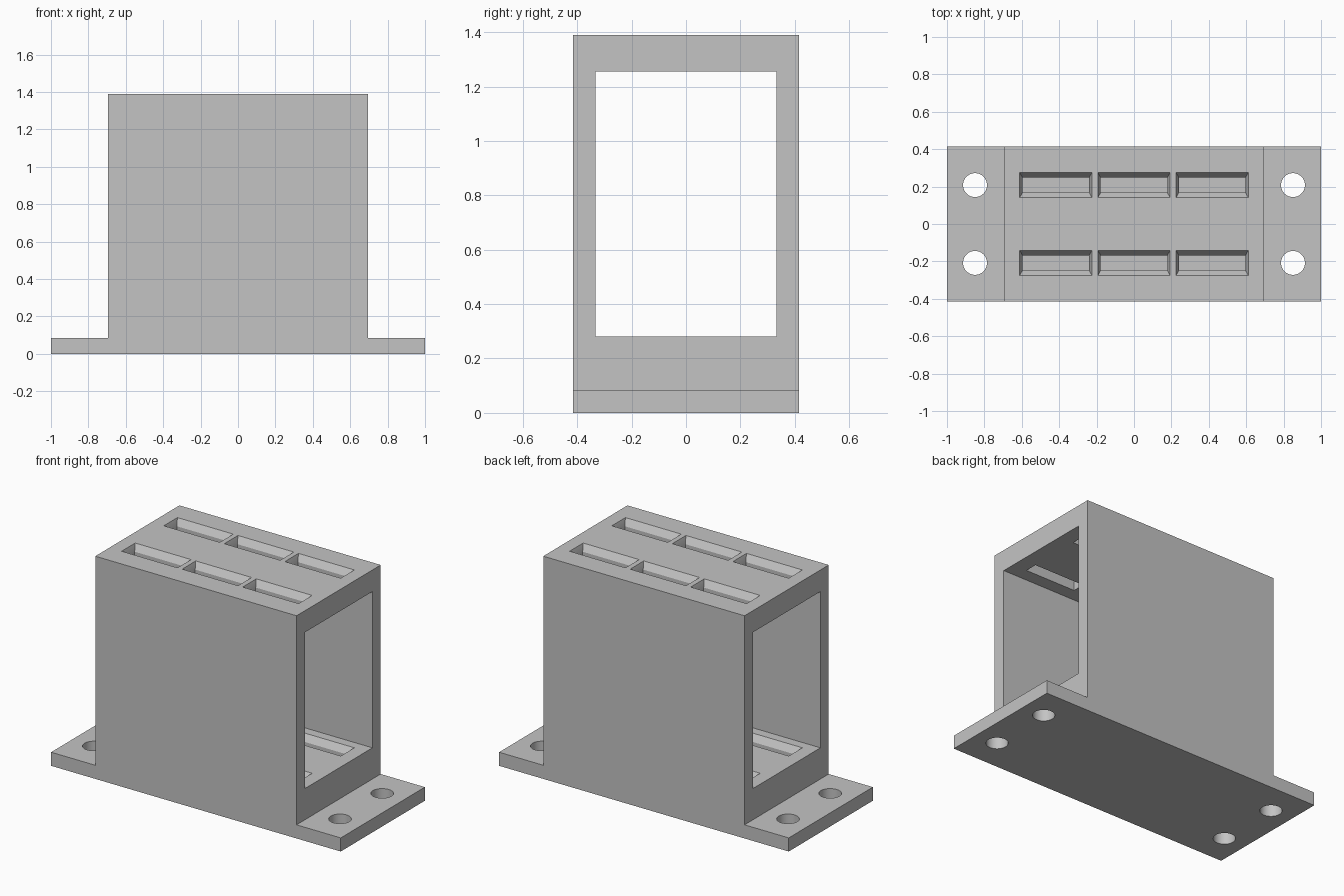
import bpy
import bmesh
import math
from mathutils import Matrix

cube = bpy.data.objects.get("Cube")
if cube:
    bpy.data.objects.remove(cube, do_unlink=True)

DEPTH = 0.415                    # half depth of the whole bracket
WALL_X, FOOT_X = 0.695, 1.0      # half widths of housing and base
FOOT_Z, FLOOR_Z, CEIL_Z, TOP_Z = 0.085, 0.28, 1.255, 1.39
CHAMFER, SLOT_DEPTH = 0.04, 0.16

grey = bpy.data.materials.new("plain_grey")
grey.use_nodes = True
grey.diffuse_color = (0.55, 0.55, 0.55, 1)
grey.node_tree.nodes["Principled BSDF"].inputs["Base Color"].default_value = grey.diffuse_color


def make_object(name, bm):
    bmesh.ops.recalc_face_normals(bm, faces=bm.faces)
    mesh = bpy.data.meshes.new(name)
    bm.to_mesh(mesh)
    bm.free()
    mesh.materials.append(grey)
    obj = bpy.data.objects.new(name, mesh)
    bpy.context.collection.objects.link(obj)
    return obj


def add_slot(bm, x, y, surface):
    """Rectangular slot with a sloped mouth, narrowing to straight walls."""
    rings = []
    for half_x, half_y, z in ((0.193, 0.067, surface + 0.02),
                              (0.193, 0.067, surface),
                              (0.178, 0.040, surface - CHAMFER),
                              (0.178, 0.040, surface - SLOT_DEPTH)):
        rings.append([bm.verts.new((x + sx * half_x, y + sy * half_y, z))
                      for sx, sy in ((-1, -1), (1, -1), (1, 1), (-1, 1))])
    for upper, lower in zip(rings, rings[1:]):
        for i in range(4):
            j = (i + 1) % 4
            bm.faces.new((upper[i], upper[j], lower[j], lower[i]))
    bm.faces.new(rings[0])
    bm.faces.new(rings[-1])


def cut(target, cutter):
    cutter.hide_render = True
    mod = target.modifiers.new("cut", 'BOOLEAN')
    mod.operation = 'DIFFERENCE'
    mod.solver = 'EXACT'
    mod.object = cutter
    bpy.context.view_layer.objects.active = target
    bpy.ops.object.modifier_apply(modifier=mod.name)
    bpy.data.objects.remove(cutter, do_unlink=True)


# Housing and mounting feet as one extruded profile
bm = bmesh.new()
half = [(FOOT_X, 0), (FOOT_X, FOOT_Z), (WALL_X, FOOT_Z), (WALL_X, TOP_Z)]
outline = half + [(-x, z) for x, z in reversed(half)]
face = bm.faces.new([bm.verts.new((x, -DEPTH, z)) for x, z in outline])
side = bmesh.ops.extrude_face_region(bm, geom=[face])
bmesh.ops.translate(bm, vec=(0, 2 * DEPTH, 0),
                    verts=[v for v in side["geom"] if isinstance(v, bmesh.types.BMVert)])
housing = make_object("vented_housing", bm)

# Rectangular tunnel from side to side
bm = bmesh.new()
bmesh.ops.create_cube(bm, size=1, matrix=Matrix.Translation((0, 0, (FLOOR_Z + CEIL_Z) / 2))
                      @ Matrix.Diagonal((2, 0.666, CEIL_Z - FLOOR_Z, 1)))
cut(housing, make_object("tunnel_cutter", bm))

# Slots through the roof, with matching pockets in the floor
bm = bmesh.new()
for surface in (TOP_Z, FLOOR_Z):
    for y in (-0.208, 0.208):
        for x in (-0.418, 0, 0.418):
            add_slot(bm, x, y, surface)
cut(housing, make_object("slot_cutter", bm))

# Round screw holes in the feet
bm = bmesh.new()
for x in (-0.85, 0.85):
    for y in (-0.208, 0.208):
        bmesh.ops.create_cone(bm, cap_ends=True, segments=48, radius1=0.064, radius2=0.064,
                              depth=0.4, matrix=Matrix.Translation((x, y, 0.04)))
cut(housing, make_object("hole_cutter", bm))

# Smooth hole walls, sharp corners
bpy.ops.object.select_all(action='DESELECT')
housing.select_set(True)
bpy.context.view_layer.objects.active = housing
bpy.ops.object.shade_smooth_by_angle(angle=math.radians(25))
